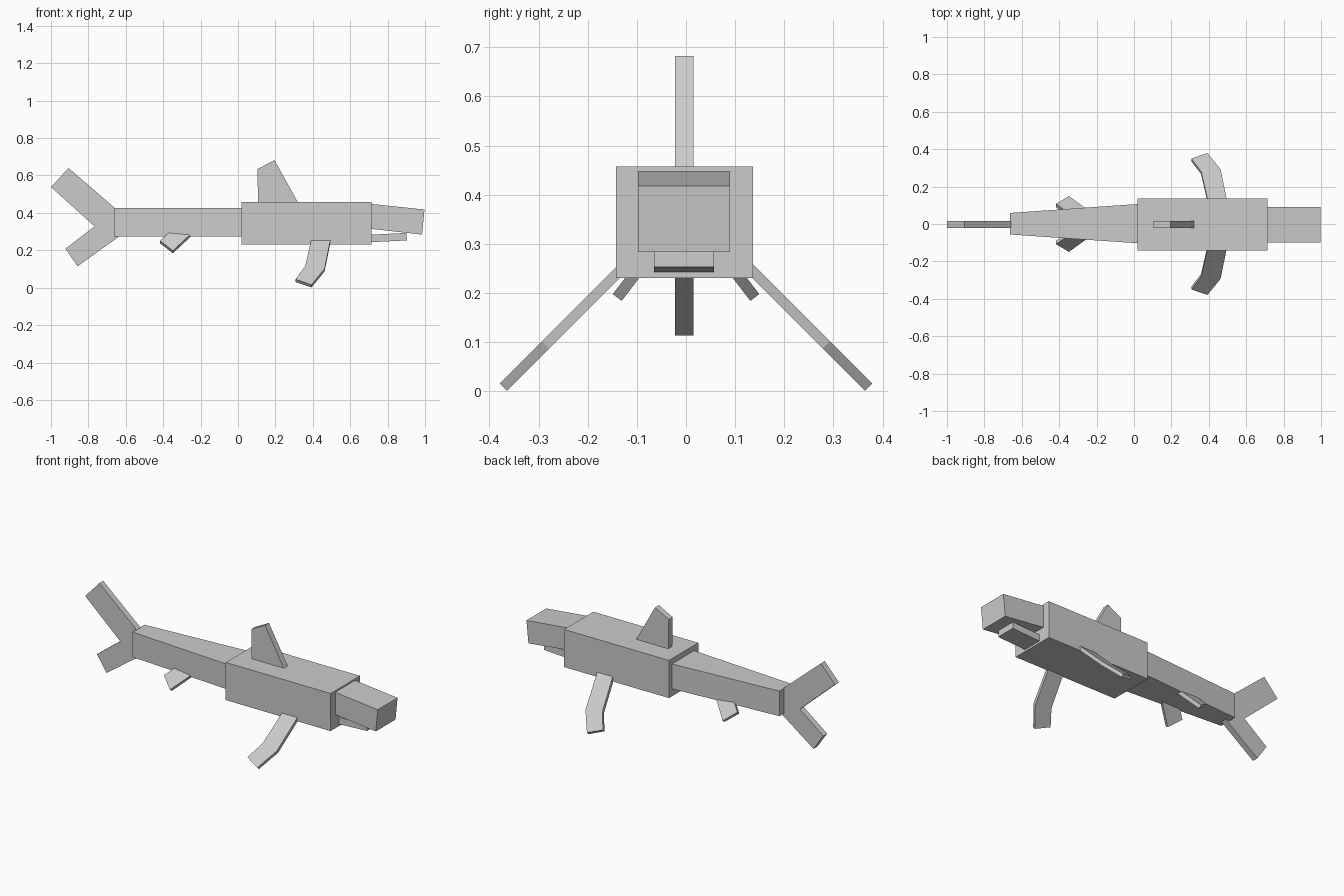
import bpy
import bmesh
from mathutils import Vector

if "Cube" in bpy.data.objects:
    bpy.data.objects.remove(bpy.data.objects["Cube"])


def prism(name, points, offset):
    """Flat polygon pushed along an offset vector into a closed solid."""
    bm = bmesh.new()
    face = bm.faces.new([bm.verts.new(p) for p in points])
    ext = bmesh.ops.extrude_face_region(bm, geom=[face], use_keep_orig=True)
    moved = [v for v in ext["geom"] if isinstance(v, bmesh.types.BMVert)]
    bmesh.ops.translate(bm, verts=moved, vec=Vector(offset))
    bmesh.ops.recalc_face_normals(bm, faces=bm.faces)
    mesh = bpy.data.meshes.new(name)
    bm.to_mesh(mesh)
    bm.free()
    obj = bpy.data.objects.new(name, mesh)
    bpy.context.collection.objects.link(obj)
    return obj


def side_profile(name, xz, y0, y1):
    return prism(name, [(x, y0, z) for x, z in xz], (0, y1 - y0, 0))


def side_fins(name, xy, y_ref, z_ref, slope, offset):
    """Mirrored pair of sloping fins; xy outlines the upper face."""
    for side, label in ((1, "left"), (-1, "right")):
        pts = [(x, side * y, z_ref - slope * (y - y_ref)) for x, y in xy]
        prism(f"{label}_{name}", pts, (0, side * offset[0], offset[1]))


# Main body and tapering rear body
side_profile("front_body", [(0.018, 0.231), (0.715, 0.231), (0.715, 0.457), (0.018, 0.457)], -0.142, 0.136)
prism("rear_body", [(-0.662, -0.056, 0.275), (0.05, -0.105, 0.275),
                    (0.05, 0.109, 0.275), (-0.662, 0.059, 0.275)], (0, 0, 0.15))

# Head and lower jaw
side_profile("head", [(0.69, 0.317), (0.984, 0.284), (0.997, 0.418), (0.69, 0.45)], -0.098, 0.09)
side_profile("lower_jaw", [(0.69, 0.242), (0.903, 0.253), (0.901, 0.293), (0.69, 0.282)], -0.065, 0.057)

# Upright fins
side_profile("dorsal_fin", [(0.108, 0.40), (0.104, 0.634), (0.195, 0.682), (0.32, 0.457), (0.345, 0.40)],
             -0.022, 0.015)
side_profile("tail_fin", [(-0.64, 0.41), (-0.906, 0.64), (-1.0, 0.538), (-0.767, 0.328),
                          (-0.922, 0.209), (-0.858, 0.114), (-0.62, 0.285)], -0.022, 0.015)

# Paired fins
side_fins("pectoral_fin", [(0.406, 0.09), (0.391, 0.14), (0.359, 0.281), (0.307, 0.35),
                           (0.393, 0.379), (0.463, 0.293), (0.494, 0.14), (0.504, 0.09)],
          0.378, 0.017, 1.0, (-0.015, -0.015))
side_fins("pelvic_fin", [(-0.335, 0.05), (-0.417, 0.108), (-0.348, 0.149), (-0.21, 0.05)],
          0.149, 0.198, 1.3, (-0.018, -0.014))
